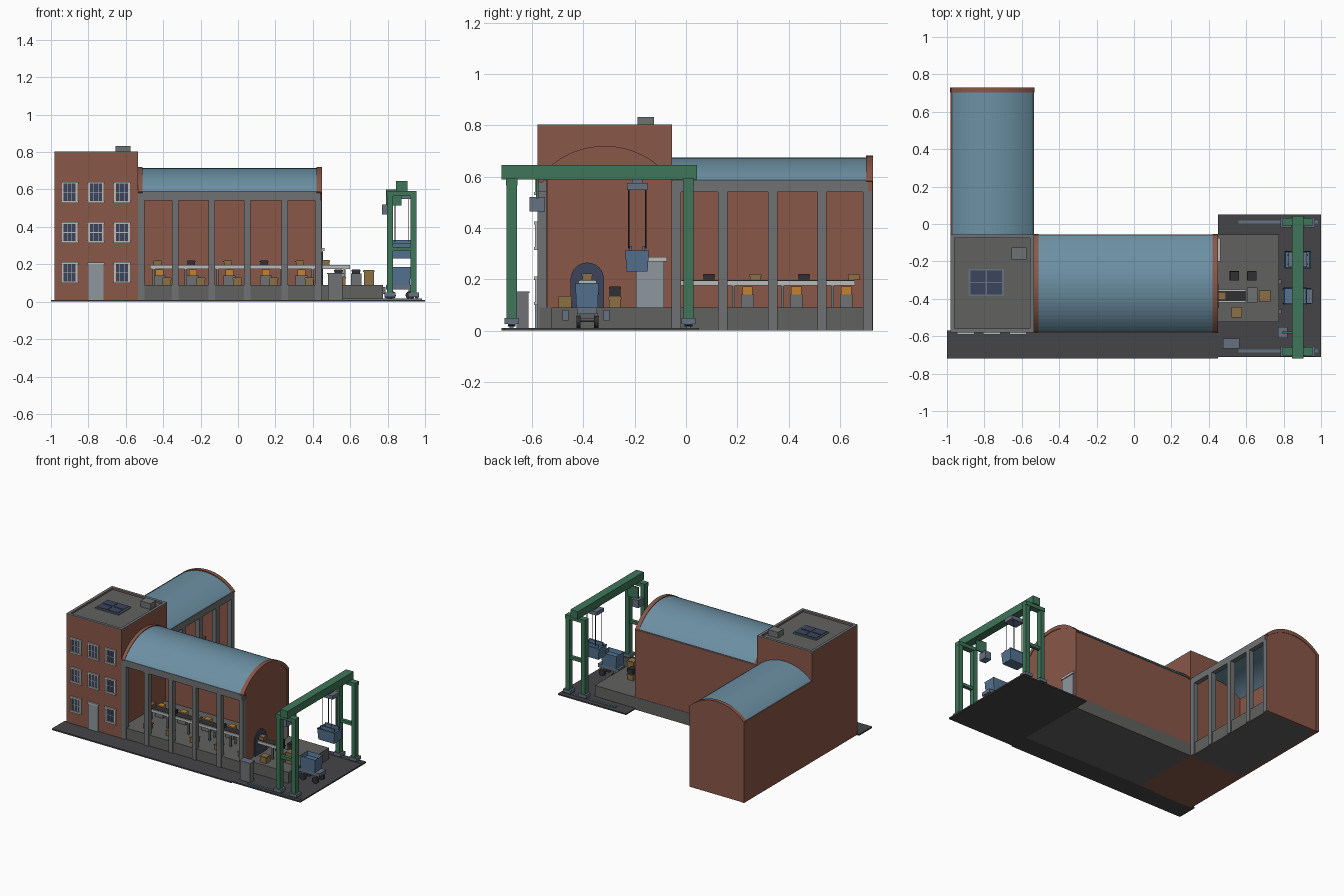
import bpy, bmesh, math

if "Cube" in bpy.data.objects:
    bpy.data.objects.remove(bpy.data.objects["Cube"])

def mat(name, r, g, b):
    m = bpy.data.materials.new(name)
    m.diffuse_color = (r, g, b, 1)
    m.use_nodes = True
    m.node_tree.nodes["Principled BSDF"].inputs["Base Color"].default_value = m.diffuse_color
    return m

BRICK = mat("brick", .25, .095, .065)
ROOF = mat("roof_blue", .15, .28, .37)
CONC = mat("concrete", .16, .165, .17)
FLOOR = mat("floor_grey", .12, .12, .115)
DARK = mat("asphalt", .06, .06, .065)
PALE = mat("pale_trim", .5, .5, .48)
DOOR = mat("door_grey", .27, .31, .34)
GLASS = mat("glass", .045, .06, .11)
GREEN = mat("crane_green", .05, .18, .10)
STEEL = mat("steel_blue", .13, .17, .22)
BLUE = mat("bin_blue", .09, .17, .28)
CRATE = mat("crate_brown", .26, .16, .06)
ORANGE = mat("machine_orange", .55, .22, .03)
BLACK = mat("black", .03, .03, .035)

def finish(name, bm, m):
    bmesh.ops.recalc_face_normals(bm, faces=bm.faces)
    me = bpy.data.meshes.new(name)
    bm.to_mesh(me)
    bm.free()
    me.materials.append(m)
    o = bpy.data.objects.new(name, me)
    bpy.context.collection.objects.link(o)
    return o

def box(name, x0, x1, y0, y1, z0, z1, m, taper=1.0):
    bm = bmesh.new()
    bmesh.ops.create_cube(bm, size=1)
    for v in bm.verts:
        k = taper if v.co.z < 0 else 1
        v.co = ((x0 + x1) / 2 + v.co.x * (x1 - x0) * k, (y0 + y1) / 2 + v.co.y * (y1 - y0) * k,
                z0 if v.co.z < 0 else z1)
    return finish(name, bm, m)

def prism(name, pts, axis, a, b, m):
    """Extrude a (horizontal, z) outline along x or y."""
    bm = bmesh.new()
    put = (lambda p, t: (t, p[0], p[1])) if axis == 'x' else (lambda p, t: (p[0], t, p[1]))
    A = [bm.verts.new(put(p, a)) for p in pts]
    B = [bm.verts.new(put(p, b)) for p in pts]
    bm.faces.new(A)
    bm.faces.new(B)
    for i in range(len(pts)):
        j = (i + 1) % len(pts)
        bm.faces.new((A[i], A[j], B[j], B[i]))
    return finish(name, bm, m)

def arc(c, half, z, rise, n=24):
    r = (half * half + rise * rise) / (2 * rise)
    t = math.asin(min(1, half / r))
    return [(c + r * math.sin(-t + 2 * t * i / n), z + rise - r + r * math.cos(-t + 2 * t * i / n))
            for i in range(n + 1)]

def rod(name, p, r, length, axis, m, n=12):
    bpy.ops.mesh.primitive_cylinder_add(vertices=n, radius=r, depth=length, location=p,
        rotation=(math.pi / 2 if axis == 'y' else 0, math.pi / 2 if axis == 'x' else 0, 0))
    o = bpy.context.object
    o.name = name
    o.data.materials.append(m)
    bpy.ops.object.shade_smooth_by_angle()

def crate(name, x, y, z, s=.05, h=.045, m=CRATE):
    box(name, x - s / 2, x + s / 2, y - s / 2, y + s / 2, z, z + h, m)
    box(name + "_lid", x - s / 2 - .003, x + s / 2 + .003, y - s / 2 - .003, y + s / 2 + .003,
        z + h - .01, z + h - .003, m)

# ground
box("pavement", -1, .45, -.72, -.57, 0, .01, DARK)
box("yard", .45, 1, -.71, .05, 0, .01, DARK)

# tower with parapet, roof light and vent
box("tower", -.98, -.535, -.58, -.055, 0, .785, BRICK)
for n, a in (("front", (-.98, -.535, -.58, -.56)), ("back", (-.98, -.535, -.075, -.055)),
             ("left", (-.98, -.96, -.56, -.075)), ("right", (-.555, -.535, -.56, -.075))):
    box("parapet_" + n, *a, .785, .797, BRICK)
    box("coping_" + n, *a, .797, .803, CONC)
box("tower_roof", -.96, -.555, -.56, -.075, .785, .79, FLOOR)
box("skylight_frame", -.885, -.695, -.385, -.24, .79, .798, STEEL)
for i in range(2):
    for j in range(2):
        x, y = -.875 + i * .088, -.376 + j * .067
        box("skylight_pane", x, x + .08, y, y + .06, .797, .802, GLASS)
box("roof_vent", -.655, -.575, -.19, -.125, .79, .832, CONC)

# tower windows and door
for x in (-.9, -.76, -.62):
    for z in (.585, .37, .155):
        if x == -.76 and z == .155:
            continue
        box("window_glass", x - .036, x + .036, -.583, -.575, z - .048, z + .048, GLASS)
        for s in (-1, 1):
            box("window_jamb", x + s * .037 - .005, x + s * .037 + .005, -.588, -.575, z - .048, z + .048, PALE)
            box("window_sill", x - .046, x + .046, -.592, -.575, z + s * .05 - .006, z + s * .05 + .006, PALE)
            box("mullion", x + s * .012 - .0015, x + s * .012 + .0015, -.585, -.575, z - .048, z + .048, PALE)
        box("glazing_bar", x - .036, x + .036, -.585, -.575, z - .002, z + .002, PALE)
box("front_door", -.8, -.72, -.588, -.575, .01, .2, DOOR)
box("front_door_lintel", -.805, -.715, -.592, -.575, .198, .21, PALE)

# long hall: slab, back wall, open front with posts
HC, HH = -.3175, .2625
box("hall_slab", -.535, .45, -.572, -.055, 0, .09, FLOOR)
box("hall_back_wall", -.535, .45, -.075, -.057, .09, .59, BRICK)
box("hall_beam", -.535, .44, -.58, -.545, .54, .588, CONC)
for x in (-.517, -.335, -.14, .05, .25, .43):
    box("hall_post", x - .017, x + .017, -.58, -.545, .005, .545, CONC)
roof = prism("hall_roof", arc(HC, .262, .585, .13) + arc(HC, .252, .58, .12)[::-1], 'x', -.52, .43, ROOF)
prism("hall_end_wall", [(HC + .255, .01), (HC - .225, .01), (HC - .225, .6)]
      + arc(HC, .255, .585, .125)[3:], 'x', .425, .446, BRICK)
for a, b in ((-.535, -.51), (.42, .45)):
    prism("hall_gable_rim", arc(HC, .265, .583, .137) + arc(HC, .245, .575, .118)[::-1], 'x', a, b, BRICK)

# side wing: slab, outer wall, end wall, posts on the inner side
WC = -.7575
box("wing_slab", -.97, -.542, -.055, .71, 0, .09, FLOOR)
box("wing_outer_wall", -.98, -.96, -.055, .73, 0, .59, BRICK)
box("wing_beam", -.57, -.535, -.055, .71, .54, .588, CONC)
for y in (-.038, .143, .338, .53, .708):
    box("wing_post", -.57, -.535, y - .018, y + .018, 0, .545, CONC)
prism("wing_roof", arc(WC, .222, .585, .09) + arc(WC, .212, .58, .08)[::-1], 'y', -.055, .715, ROOF)
prism("wing_end_wall", [(-.538, 0), (-.98, 0)] + arc(WC, .22, .585, .092), 'y', .705, .727, BRICK)
prism("wing_gable_rim", arc(WC, .226, .583, .099) + arc(WC, .205, .575, .08)[::-1], 'y', .702, .73, BRICK)

# hall production line
CY = -.385
box("hall_belt", -.47, .6, CY - .035, CY + .035, .175, .195, PALE)
box("hall_belt_top", -.465, .595, CY - .028, CY + .028, .195, .197, BLACK)
for i in range(7):
    x = -.45 + i * .17
    for s in (-1, 1):
        box("belt_leg", x - .006, x + .006, CY + s * .028 - .005, CY + s * .028 + .005, .09, .176, CONC)
for i, x in enumerate((-.42, -.24, -.045, .15, .34)):
    box("machine_base", x - .032, x + .032, -.31, -.25, .09, .14, CONC)
    box("machine_body", x - .022, x + .022, -.3, -.26, .14, .172, ORANGE)
    crate("belt_crate", x - .01, CY, .197, .042, .024, (CRATE, BLACK)[i % 2])
    crate("floor_crate", x + .04, -.49, .09, .045, .04)

# wing production line
box("wing_belt", WC - .035, WC + .035, -.02, .66, .175, .195, PALE)
box("wing_belt_top", WC - .028, WC + .028, -.015, .655, .195, .197, BLACK)
for i, y in enumerate((.06, .24, .43, .625)):
    for s in (-1, 1):
        box("wing_belt_leg", WC + s * .028 - .005, WC + s * .028 + .005, y - .06, y - .048, .09, .176, CONC)
    if i:
        box("wing_machine_base", -.86, -.81, y - .025, y + .025, .09, .14, CONC)
        box("wing_machine_body", -.855, -.815, y - .02, y + .02, .14, .172, ORANGE)
    crate("wing_belt_crate", WC, y + .03, .197, .042, .024, (BLACK, CRATE)[i % 2])

# loading dock with portal, side door, bumpers and goods
box("dock", .45, .775, -.525, -.055, .01, .09, FLOOR)
prism("portal", [(CY + .065, .09), (CY - .065, .09)] + arc(CY, .065, .2, .0649, 16), 'x', .44, .453, GLASS)
box("side_door", .44, .455, -.195, -.085, .09, .272, DOOR)
box("side_door_lintel", .44, .462, -.2, -.075, .27, .286, PALE)
for y in (-.47, -.31):
    box("dock_bumper", .77, .788, y - .012, y + .012, .04, .08, STEEL)
crate("exit_crate", .47, CY, .197, .038, .026)
box("end_machine", .605, .66, -.42, -.34, .09, .15, CONC)
crate("dock_crate_a", .7, CY, .09, .055, .08)
crate("dock_crate_b", .55, -.472, .09, .05, .045)
for x in (.537, .63):
    crate("stack_low", x, -.277, .09, .045, .042, BLACK if x < .6 else CRATE)
    crate("stack_high", x, -.277, .132, .042, .04, BLACK)
box("cabinet", .48, .56, -.662, -.615, .01, .15, CONC)
box("cabinet_cap", .476, .564, -.666, -.611, .147, .153, STEEL)

# gantry crane
for y in (-.68, .01):
    box("crane_rail", .56, .985, y - .008, y + .008, .01, .018, STEEL)
    box("crane_end_beam", .795, .955, y - .022, y + .022, .565, .592, GREEN)
    box("crane_brace", .81, .94, y - .012, y + .012, .27, .292, GREEN)
    for x in (.812, .938):
        box("crane_leg", x - .016, x + .016, y - .02, y + .02, .04, .57, GREEN)
        box("crane_bogie", x - .03, x + .03, y - .028, y + .028, .025, .048, STEEL)
        for s in (-1, 1):
            rod("crane_wheel", (x + s * .017, y, .028), .012, .03, 'y', BLACK)
box("crane_main_beam", .845, .905, -.72, .042, .59, .645, GREEN)
box("hoist_trolley", .825, .925, -.23, -.15, .548, .575, STEEL)
box("trolley_hanger", .86, .89, -.21, -.17, .57, .595, STEEL)
for x in (.84, .91):
    for y in (-.223, -.157):
        rod("hoist_rope", (x, y, .435), .0025, .23, 'z', BLACK, 6)
box("crane_cab", .77, .82, -.61, -.55, .465, .52, STEEL)
box("cab_arm", .79, .875, -.585, -.575, .515, .6, GREEN)

def bin_tub(name, x0, x1, y0, y1, z0, z1, taper):
    """Open tapered container with a rim."""
    o = box(name, x0, x1, y0, y1, z0, z1, BLUE, taper)
    bm = bmesh.new()
    bm.from_mesh(o.data)
    bm.faces.ensure_lookup_table()
    top = max(bm.faces, key=lambda f: f.calc_center_median().z)
    bmesh.ops.inset_individual(bm, faces=[top], thickness=.008)
    bmesh.ops.translate(bm, verts=top.verts, vec=(0, 0, -.03))
    bm.to_mesh(o.data)
    bm.free()

bin_tub("hanging_skip", .805, .945, -.237, -.145, .23, .312, .9)
for y in (-.215, -.165):
    box("skip_lifting_bar", .82, .93, y - .005, y + .005, .305, .33, BLUE)

# rail cart below the crane
bin_tub("cart_bin", .8, .925, -.432, -.34, .09, .185, .9)
box("cart_deck", .79, .955, -.425, -.347, .065, .09, STEEL)
for x in (.82, .92):
    rod("cart_axle", (x, CY, .04), .006, .08, 'y', CONC, 8)
    for y in (-.42, -.35):
        box("axle_bracket", x - .008, x + .008, y - .006, y + .006, .035, .068, CONC)
        rod("cart_wheel", (x, y, .034), .024, .016, 'y', BLACK)
